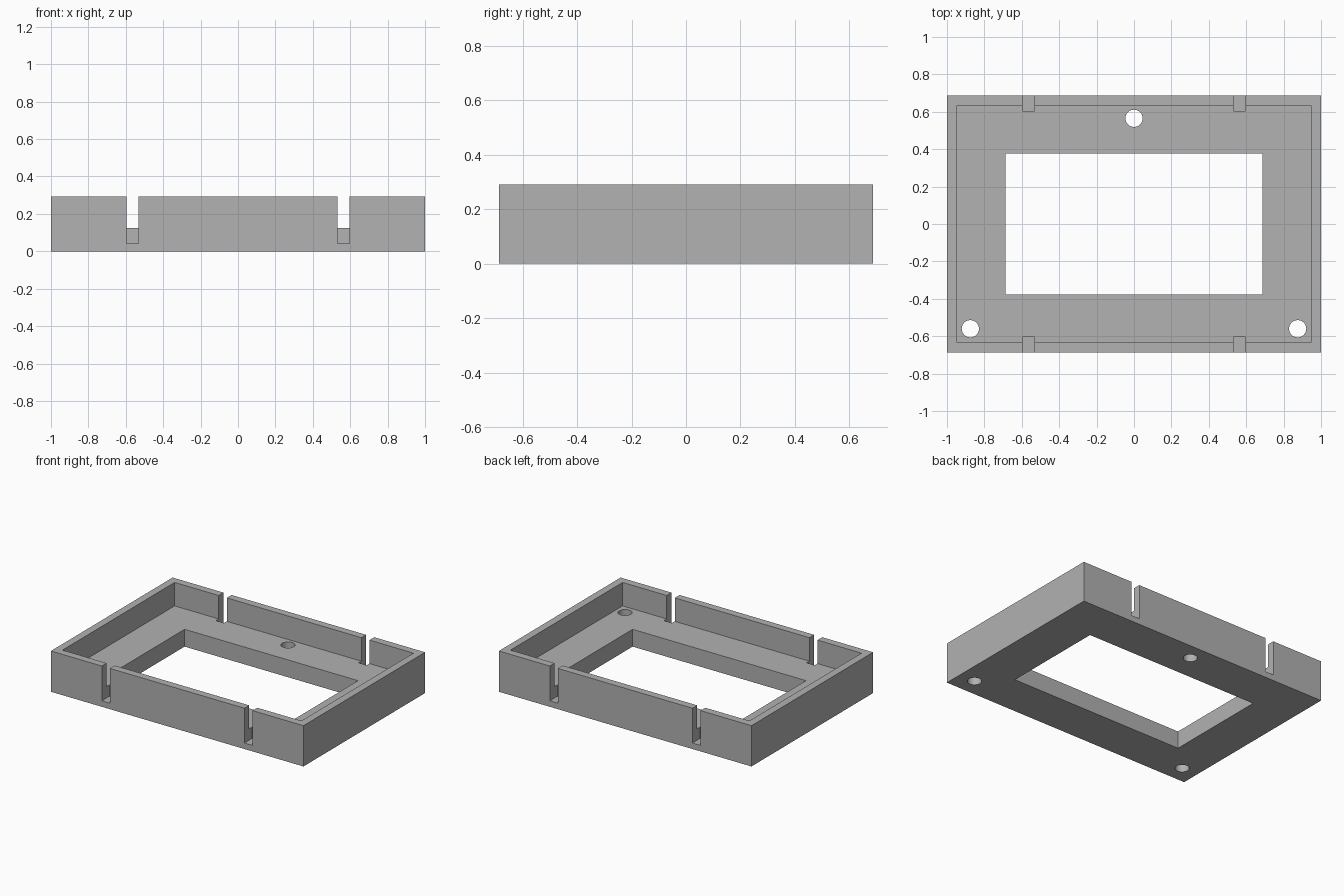
import bpy

if "Cube" in bpy.data.objects:
    bpy.data.objects.remove(bpy.data.objects["Cube"], do_unlink=True)

# Overall sizes
HALF_X, HALF_Y, HEIGHT = 1.0, 0.688, 0.292
WALL = 0.054
FLOOR = 0.124
SLOT_BOTTOM = 0.043
OVER = 0.1  # how far cutters overshoot the body

grey = bpy.data.materials.new("plain_grey")
grey.use_nodes = True
grey.diffuse_color = (0.445, 0.445, 0.445, 1)
grey.node_tree.nodes["Principled BSDF"].inputs["Base Color"].default_value = grey.diffuse_color


def box(name, x0, x1, y0, y1, z0, z1):
    bpy.ops.mesh.primitive_cube_add(
        size=1, location=((x0 + x1) / 2, (y0 + y1) / 2, (z0 + z1) / 2))
    obj = bpy.context.object
    obj.name = name
    obj.scale = (x1 - x0, y1 - y0, z1 - z0)
    bpy.ops.object.transform_apply(location=True, rotation=False, scale=True)
    return obj


def hole(name, x, y):
    bpy.ops.mesh.primitive_cylinder_add(
        vertices=48, radius=0.046, depth=FLOOR + 2 * OVER, location=(x, y, FLOOR / 2))
    obj = bpy.context.object
    obj.name = name
    return obj


def cut(body, cutter):
    cutter.hide_render = True
    mod = body.modifiers.new(cutter.name, 'BOOLEAN')
    mod.operation = 'DIFFERENCE'
    mod.solver = 'EXACT'
    mod.object = cutter
    bpy.context.view_layer.objects.active = body
    bpy.ops.object.modifier_apply(modifier=mod.name)
    bpy.data.objects.remove(cutter, do_unlink=True)


# Solid block that becomes the tray
frame = box("tray_frame", -HALF_X, HALF_X, -HALF_Y, HALF_Y, 0, HEIGHT)
frame.data.materials.append(grey)

# Recess inside the rim
ix, iy = HALF_X - WALL, HALF_Y - WALL
cut(frame, box("recess_cutter", -ix, ix, -iy, iy, FLOOR, HEIGHT + OVER))

# Rectangular window through the floor
cut(frame, box("window_cutter", -0.687, 0.687, -0.377, 0.377, -OVER, HEIGHT))

# Slots through the front and back rims, biting into the floor edge
for sx in (-1, 1):
    for sy in (-1, 1):
        xs = sorted((sx * 0.533, sx * 0.597))
        ys = sorted((sy * 0.603, sy * (HALF_Y + OVER)))
        cut(frame, box("slot_cutter", *xs, *ys, SLOT_BOTTOM, HEIGHT + OVER))

# Round mounting holes
for x, y in ((0, 0.565), (-0.875, -0.56), (0.875, -0.56)):
    cut(frame, hole("hole_cutter", x, y))

bpy.ops.object.select_all(action='DESELECT')
frame.select_set(True)
bpy.context.view_layer.objects.active = frame
bpy.ops.object.shade_smooth_by_angle()
